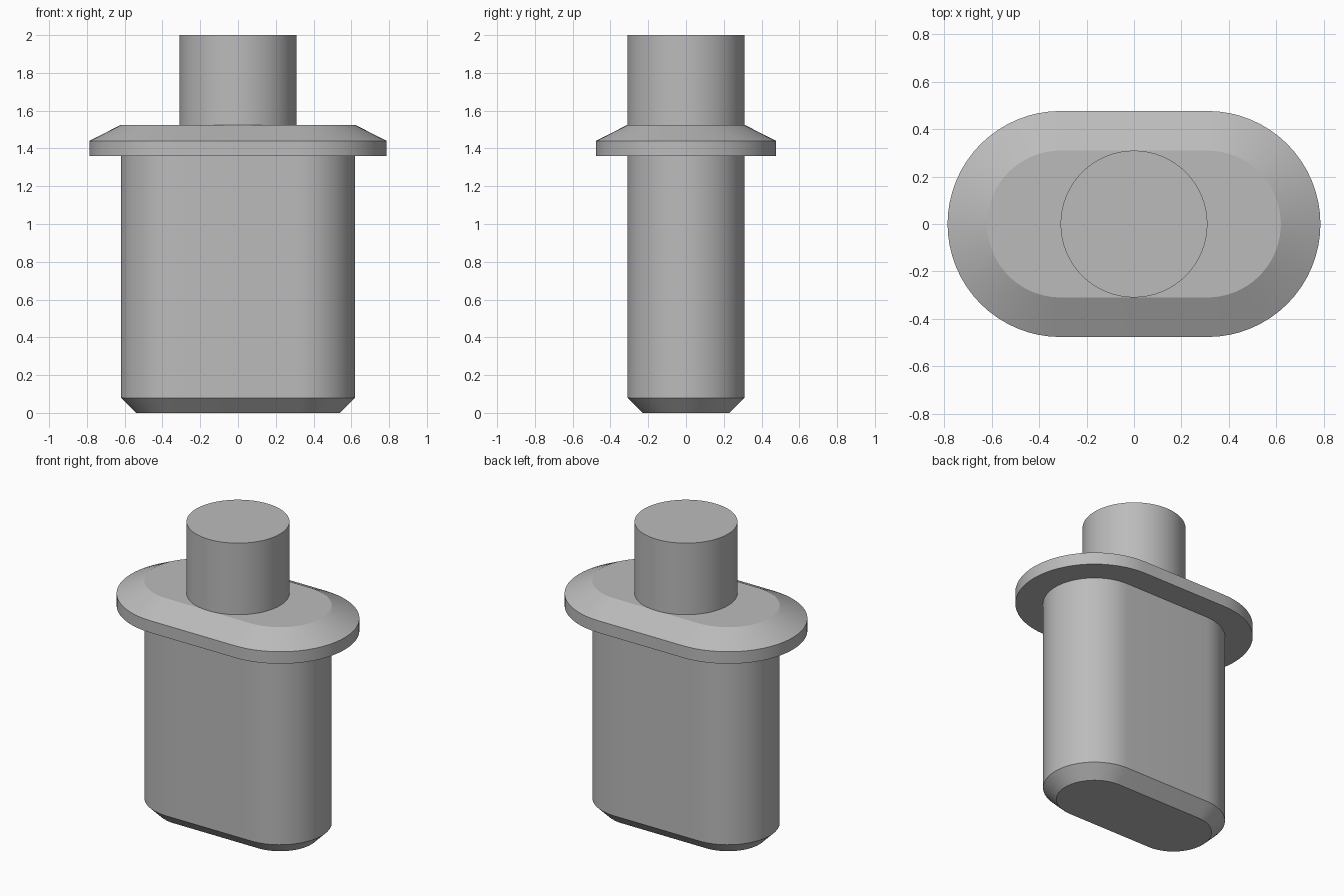
import bpy
import bmesh
import math

if "Cube" in bpy.data.objects:
    bpy.data.objects.remove(bpy.data.objects["Cube"], do_unlink=True)

GREY = (0.5, 0.5, 0.5, 1.0)
grey = bpy.data.materials.new("plain grey")
grey.use_nodes = True
grey.diffuse_color = GREY
grey.node_tree.nodes["Principled BSDF"].inputs["Base Color"].default_value = GREY

ARC = 32  # segments per half circle


def outline(radius, half_gap):
    """Rounded slot outline: two half circles joined by straight sides."""
    points = []
    for side in (1, -1):
        for i in range(ARC + 1):
            if half_gap == 0 and i == ARC:
                continue
            a = math.pi * (i / ARC - 0.5)
            points.append((side * (half_gap + radius * math.cos(a)),
                           side * radius * math.sin(a)))
    return points


def loft(name, half_gap, sections):
    """Stack slot outlines given as (radius, height), capped at both ends."""
    bm = bmesh.new()
    rings = [[bm.verts.new((x, y, z)) for x, y in outline(r, half_gap)]
             for r, z in sections]
    n = len(rings[0])
    for low, high in zip(rings, rings[1:]):
        for i in range(n):
            j = (i + 1) % n
            bm.faces.new((low[i], low[j], high[j], high[i]))
    bm.faces.new(rings[0][::-1])
    bm.faces.new(rings[-1])
    mesh = bpy.data.meshes.new(name)
    bm.to_mesh(mesh)
    bm.free()
    mesh.materials.append(grey)
    obj = bpy.data.objects.new(name, mesh)
    bpy.context.collection.objects.link(obj)
    bpy.ops.object.select_all(action="DESELECT")
    obj.select_set(True)
    bpy.context.view_layer.objects.active = obj
    bpy.ops.object.shade_smooth_by_angle(angle=math.radians(20))
    return obj


# Slot-shaped body with a chamfered foot
loft("body", 0.31, [(0.23, 0), (0.31, 0.08), (0.31, 1.37)])
# Wide collar with a sloping upper edge
loft("collar", 0.31, [(0.477, 1.36), (0.477, 1.44), (0.31, 1.525)])
# Round post on top
loft("post", 0, [(0.31, 1.52), (0.31, 2.0)])
